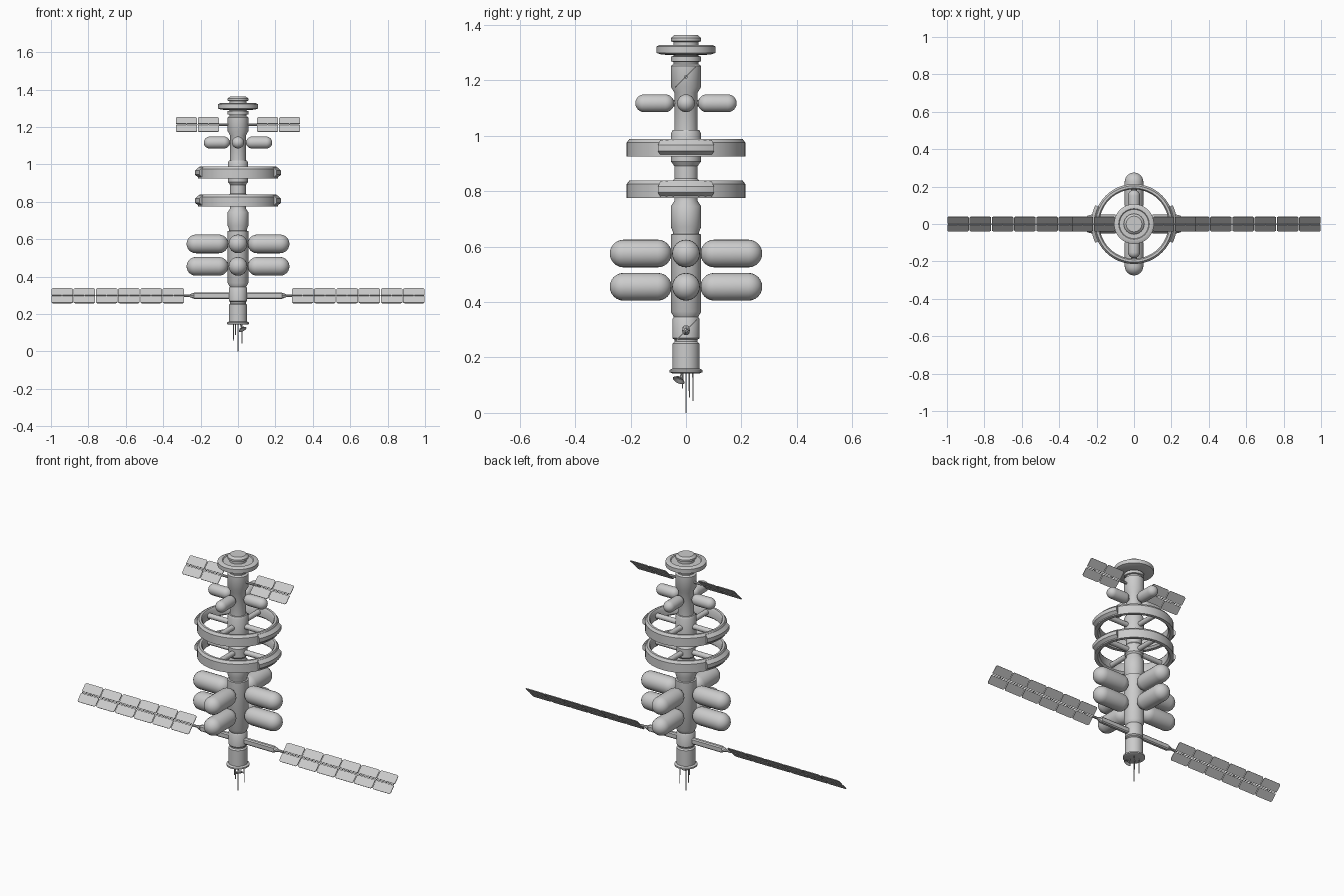
import bpy, bmesh, math
from mathutils import Matrix, Vector

if "Cube" in bpy.data.objects:
    bpy.data.objects.remove(bpy.data.objects["Cube"])


def finish(name, bm, mat=None, angle=35):
    if mat:
        bm.transform(mat)
    bmesh.ops.recalc_face_normals(bm, faces=bm.faces)
    me = bpy.data.meshes.new(name)
    bm.to_mesh(me)
    bm.free()
    ob = bpy.data.objects.new(name, me)
    bpy.context.collection.objects.link(ob)
    bpy.ops.object.select_all(action='DESELECT')
    ob.select_set(True)
    bpy.context.view_layer.objects.active = ob
    bpy.ops.object.shade_smooth_by_angle(angle=math.radians(angle))
    return ob


def lathe(name, profile, mat=None, sides=32, start=0, sweep=2 * math.pi, loop=False):
    """Spin an (r, z) profile round z; loop closes the section, partial sweeps get end caps."""
    bm = bmesh.new()
    full = sweep > 6.28
    steps = sides if full else sides + 1
    rows = []
    for i in range(steps):
        a = start + sweep * i / sides
        rows.append([bm.verts.new((r * math.cos(a), r * math.sin(a), z)) for r, z in profile])
    n = len(profile)
    for i in range(sides):
        p, q = rows[i], rows[(i + 1) % steps]
        for j in range(n if loop else n - 1):
            k = (j + 1) % n
            bm.faces.new((p[j], q[j], q[k], p[k]))
    if loop and not full:
        bm.faces.new(rows[0])
        bm.faces.new(rows[-1])
    if not loop:
        bmesh.ops.remove_doubles(bm, verts=bm.verts, dist=1e-6)
        bmesh.ops.holes_fill(bm, edges=[e for e in bm.edges if e.is_boundary])
    return finish(name, bm, mat)


def rod(name, p, q, r, r2=None, sides=8):
    p, q = Vector(p), Vector(q)
    d = q - p
    mat = Matrix.Translation(p) @ d.to_track_quat('Z', 'Y').to_matrix().to_4x4()
    return lathe(name, [(r, 0), (r if r2 is None else r2, d.length)], mat, sides)


def box(name, centre, size, bevel=0):
    bm = bmesh.new()
    bmesh.ops.create_cube(bm, size=1, matrix=Matrix.Translation(centre) @ Matrix.Diagonal((*size, 1)))
    if bevel:
        bmesh.ops.bevel(bm, geom=bm.edges[:], offset=bevel, segments=1, affect='EDGES')
    return finish(name, bm)


# Central stack of modules
lathe("core_body", [
    (.05, .143), (.06, .147), (.06, .155), (.049, .16), (.049, .25), (.042, .257), (.042, .264),
    (.049, .27), (.049, .338), (.044, .346), (.055, .366), (.055, .644), (.047, .646), (.047, .652),
    (.055, .672), (.055, .745), (.042, .765), (.042, .775), (.05, .785), (.05, .835), (.042, .845),
    (.042, .89), (.054, .907), (.054, 1.008), (.048, 1.02), (.042, 1.021), (.042, 1.155), (.055, 1.177),
    (.055, 1.252), (.045, 1.258), (.045, 1.266), (.055, 1.268), (.055, 1.285), (.045, 1.288), (.045, 1.297)])
# Docking disc and cap on top
lathe("top_disc", [
    (.04, 1.29), (.09, 1.293), (.107, 1.299), (.107, 1.322), (.095, 1.328), (.082, 1.328), (.078, 1.324),
    (.045, 1.324), (.045, 1.338), (.055, 1.341), (.055, 1.352), (.042, 1.363)])

# Capsule tanks, four per level
for level, z, rad, near, far in (("lower", .455, .05, .052, .275), ("middle", .575, .05, .052, .275),
                                 ("upper", 1.117, .032, .043, .183)):
    arc = [math.radians(15 * i) for i in range(7)]
    prof = [(rad * math.sin(a), near + rad - rad * math.cos(a)) for a in arc]
    prof += [(rad * math.cos(a), far - rad + rad * math.sin(a)) for a in arc]
    for k in range(4):
        m = Matrix.Translation((0, 0, z)) @ Matrix.Rotation(k * math.pi / 2, 4, 'Z') @ Matrix.Rotation(math.pi / 2, 4, 'Y')
        lathe(f"{level}_tank_{k}", prof, m, 24)
        d = Vector((math.cos(k * math.pi / 2), math.sin(k * math.pi / 2), 0))
        rod(f"{level}_tank_mount_{k}", d * .03 + Vector((0, 0, z)), d * (near + .02) + Vector((0, 0, z)), rad * .35)

# Habitat wheels: rim, spokes and two bulging side modules each
for w, z in (("lower", .807), ("upper", .957)):
    m = Matrix.Translation((0, 0, z))
    lathe(f"{w}_wheel_rim", [(.185, -.022), (.195, -.032), (.214, -.032), (.214, .018),
                             (.204, .032), (.192, .032), (.185, .022)], m, 48, loop=True)
    for k in range(4):
        a = k * math.pi / 2
        d = Vector((math.cos(a), math.sin(a), 0))
        rod(f"{w}_wheel_spoke_{k}", d * .04 + m.translation, d * .192 + m.translation, .015, sides=12)
    for s, a in (("right", 0), ("left", math.pi)):
        half = math.radians(26)
        lathe(f"{w}_wheel_module_{s}", [(.19, -.02), (.213, -.026), (.23, -.012), (.23, .01), (.213, .027), (.19, .02)],
              m, 8, a - half, 2 * half, True)


def solar_wing(name, z, side, start, cells, length):
    """Two tilted rows of chamfered cells along x, with a spar between them."""
    bm = bmesh.new()
    c, t = .007, .002
    for i in range(cells):
        x0, x1 = start + i * length + .002, start + (i + 1) * length - .002
        for row in (-1, 1):
            y0, y1 = .005, .055
            outline = [(x0, y0), (x1, y0), (x1, y1 - c), (x1 - c, y1), (x0 + c, y1), (x0, y1 - c)]
            f = bm.faces.new([bm.verts.new((x * side, y * row, -t)) for x, y in outline])
            ext = bmesh.ops.extrude_face_region(bm, geom=[f])
            bmesh.ops.translate(bm, vec=(0, 0, 2 * t), verts=[v for v in ext["geom"] if isinstance(v, bmesh.types.BMVert)])
        # cross tie between the rows
        bmesh.ops.create_cube(bm, size=1, matrix=Matrix.Translation((side * (x0 + x1) / 2, 0, 0))
                              @ Matrix.Diagonal((.006, .014, .003, 1)))
    finish(name, bm, Matrix.Translation((0, 0, z)) @ Matrix.Rotation(math.pi / 4, 4, 'X'))
    rod(name + "_spar", (side * (start - .01), 0, z), (side * (start + cells * length - .005), 0, z), .002, sides=6)


for s, side in (("right", 1), ("left", -1)):
    # Large lower wings on boxy arms
    solar_wing(f"main_solar_wing_{s}", .298, side, .286, 6, .119)
    box(f"main_arm_{s}", (side * .14, 0, .298), (.2, .026, .034), .006)
    rod(f"main_arm_tip_{s}", (side * .238, 0, .298), (side * .26, 0, .298), .015, .007)
    rod(f"main_arm_pivot_{s}", (side * .255, 0, .298), (side * .29, 0, .298), .007)
    # Small upper wings
    solar_wing(f"small_solar_wing_{s}", 1.213, side, .1, 2, .117)
    rod(f"small_arm_{s}", (side * .045, 0, 1.213), (side * .102, 0, 1.213), .007)

# Antennas and dish under the base
for i, (x, y, z) in enumerate(((0, 0, 0), (-.025, .012, .055), (.022, .025, .042), (-.014, -.012, .088))):
    rod(f"antenna_{i}", (x, y, z), (x, y, .15), .0022, .003, 6)
rod("dish_post", (.012, -.014, .15), (.02, -.022, .122), .003)
tilt = Matrix.Translation((.02, -.022, .126)) @ Vector((.5, -.45, -.9)).to_track_quat('Z', 'Y').to_matrix().to_4x4()
lathe("dish", [(.002, -.003), (.014, .002), (.023, .011), (.021, .011), (.012, .005), (.001, .002)], tilt, 20)
